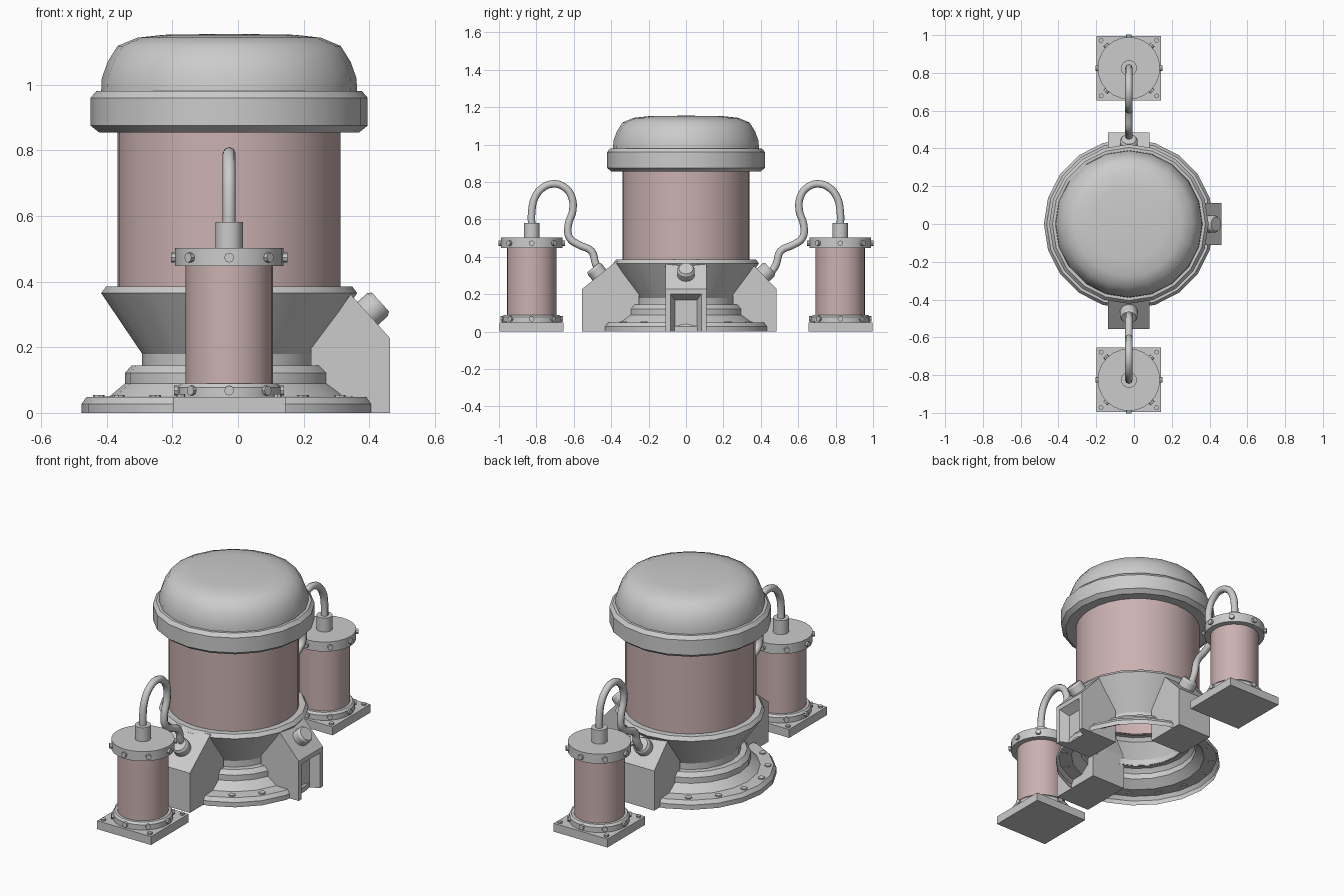
import bpy, bmesh, math
from mathutils import Vector, Matrix

if "Cube" in bpy.data.objects:
    bpy.data.objects.remove(bpy.data.objects["Cube"])

CX = -0.027   # x of the common axis
CY = 0.825    # distance of the side canisters

red = bpy.data.materials.new("dull_red")
red.diffuse_color = (0.6, 0.44, 0.44, 1)
red.use_nodes = True
red.node_tree.nodes["Principled BSDF"].inputs["Base Color"].default_value = red.diffuse_color


def add(name, bm, loc=(0, 0, 0), mat=None, angle=30):
    bmesh.ops.remove_doubles(bm, verts=bm.verts, dist=1e-5)
    me = bpy.data.meshes.new(name)
    bm.to_mesh(me)
    bm.free()
    ob = bpy.data.objects.new(name, me)
    bpy.context.collection.objects.link(ob)
    ob.location = loc
    if mat:
        me.materials.append(mat)
    if angle:
        bpy.ops.object.select_all(action='DESELECT')
        ob.select_set(True)
        bpy.context.view_layer.objects.active = ob
        bpy.ops.object.shade_smooth_by_angle(angle=math.radians(angle))
    return ob


def lathe(name, profile, n, loc, mat=None, rot=None, angle=30):
    """Revolve (radius, z) points, listed bottom to top, about z."""
    bm = bmesh.new()
    rings = [[bm.verts.new((r * math.cos(2 * math.pi * i / n),
                            r * math.sin(2 * math.pi * i / n), z))
              for i in range(n)] for r, z in profile]
    for a, b in zip(rings, rings[1:]):
        for i in range(n):
            j = (i + 1) % n
            bm.faces.new((a[i], a[j], b[j], b[i]))
    if rot:
        bm.transform(rot)
    return add(name, bm, loc, mat, angle)


def studs(name, places, r, h, loc, n=8):
    """Small cylinders at (position, direction) pairs in one mesh."""
    bm = bmesh.new()
    for pos, d in places:
        m = Matrix.Translation(pos) @ Vector((0, 0, 1)).rotation_difference(Vector(d)).to_matrix().to_4x4()
        bmesh.ops.create_cone(bm, cap_ends=True, segments=n, radius1=r, radius2=r,
                              depth=h, matrix=m)
    return add(name, bm, loc)


def circle(count, r, z, offset=0.0):
    for i in range(count):
        a = 2 * math.pi * (i + offset) / count
        yield Vector((r * math.cos(a), r * math.sin(a), z)), Vector((math.cos(a), math.sin(a), 0))


def prism(name, outline, half, turn):
    """Extrude a (distance, z) outline sideways, then turn it about the main axis."""
    bm = bmesh.new()
    f = bm.faces.new([bm.verts.new((d, -half, z)) for d, z in outline])
    new = bmesh.ops.extrude_face_region(bm, geom=[f])["geom"]
    bmesh.ops.translate(bm, vec=(0, 2 * half, 0),
                        verts=[v for v in new if isinstance(v, bmesh.types.BMVert)])
    bmesh.ops.recalc_face_normals(bm, faces=bm.faces)
    bm.transform(Matrix.Rotation(turn, 4, 'Z'))
    return add(name, bm, (CX, 0, 0), angle=0)


# Main tank
axis = (CX, 0, 0)
lathe("base_flange", [(.45, 0), (.45, .027), (.435, .048), (.365, .05), (.317, .09),
                      (.317, .122), (.297, .145), (.262, .145)], 20, axis)
lathe("support_bowl", [(.265, .14), (.265, .18), (.39, .365), (.375, .385), (.335, .385)], 20, axis)
lathe("tank_body", [(.34, .38), (.34, .86)], 32, axis, red)
lathe("tank_collar", [(.335, .855), (.397, .855), (.422, .875), (.422, .96),
                      (.405, .98), (.385, .98)], 20, axis)
lathe("tank_dome", [(.39, .98), (.388, 1.02), (.37, 1.07), (.34, 1.118), (.28, 1.143),
                    (.2, 1.152), (0, 1.155)], 20, axis, angle=40)
studs("flange_bolts", [(p, (0, 0, 1)) for p, _ in circle(16, .405, .05, .5)], .018, .01, axis)

# Three buttresses, each with a valve cap on its slope
for label, turn, d, top in (("front", -math.pi / 2, .556, .37),
                            ("back", math.pi / 2, .484, .34),
                            ("right", 0, .49, .355)):
    lug = prism(label + "_buttress",
                [(.25, 0), (d, 0), (d, .228), (top, .378), (.325, .378), (.25, .2)], .11, turn)
    slope = Vector((.15, 0, d - top)).normalized()
    mid = Vector(((d + top) / 2, 0, .303)) - slope * .01
    spin = Matrix.Rotation(turn, 4, 'Z')
    tilt = Vector((0, 0, 1)).rotation_difference(slope).to_matrix().to_4x4()
    lathe(label + "_valve_cap", [(.047, 0), (.047, .05), (.039, .062), (0, .062)], 14,
          axis, rot=spin @ Matrix.Translation(mid) @ tilt)
    if label == "right":
        # Tapered recess in the outer face
        bm = bmesh.new()
        bmesh.ops.create_cube(bm, size=1)
        for v in bm.verts:
            outer = v.co.x > 0
            w, h = (.085, .205) if outer else (.06, .17)
            v.co = (d + .005 if outer else d - .05, math.copysign(w, v.co.y),
                    h if v.co.z > 0 else -.02)
        cutter = add("recess_cutter", bm, axis, angle=0)
        cutter.hide_render = True
        cutter.hide_set(True)
        mod = lug.modifiers.new("recess", 'BOOLEAN')
        mod.operation, mod.object, mod.solver = 'DIFFERENCE', cutter, 'EXACT'

# Side canisters and their hoses, front and back
PATH = [(.445, .30), (.482, .36), (.505, .43), (.575, .465), (.622, .50), (.63, .567),
        (.605, .65), (.615, .73), (.655, .775), (.706, .79), (.765, .77), (.808, .717),
        (CY, .64), (CY, .56)]
for label, s in (("front", -1), ("back", 1)):
    at = (CX, s * CY, 0)
    bm = bmesh.new()
    bmesh.ops.create_cube(bm, size=1)
    for v in bm.verts:
        v.co = (v.co.x * .342, v.co.y * .342, (v.co.z + .5) * .048)
    add(label + "_canister_plate", bm, at, angle=0)
    lathe(label + "_canister_foot", [(.158, .046), (.158, .078), (.148, .09), (.13, .09)], 24, at)
    lathe(label + "_canister_body", [(.133, .085), (.133, .45)], 24, at, red)
    lathe(label + "_canister_lid", [(.13, .447), (.165, .447), (.165, .502), (0, .502)], 24, at)
    lathe(label + "_canister_nozzle", [(.042, .5), (.042, .582), (0, .582)], 16, at)
    studs(label + "_lid_bolts", circle(8, .165, .473), .015, .025, at)
    studs(label + "_foot_bolts", circle(8, .155, .068), .015, .025, at)
    studs(label + "_plate_bolts", [((x, y, .05), (0, 0, 1)) for x in (-.147, .147)
                                   for y in (-.147, .147)], .013, .016, at)

    cu = bpy.data.curves.new(label + "_hose", 'CURVE')
    cu.dimensions = '3D'
    cu.bevel_depth, cu.bevel_resolution, cu.resolution_u = .02, 2, 4
    sp = cu.splines.new('BEZIER')
    sp.bezier_points.add(len(PATH) - 1)
    for p, (y, z) in zip(sp.bezier_points, PATH):
        p.co = (CX, s * y, z)
        p.handle_left_type = p.handle_right_type = 'AUTO'
    bpy.context.collection.objects.link(bpy.data.objects.new(label + "_hose", cu))
